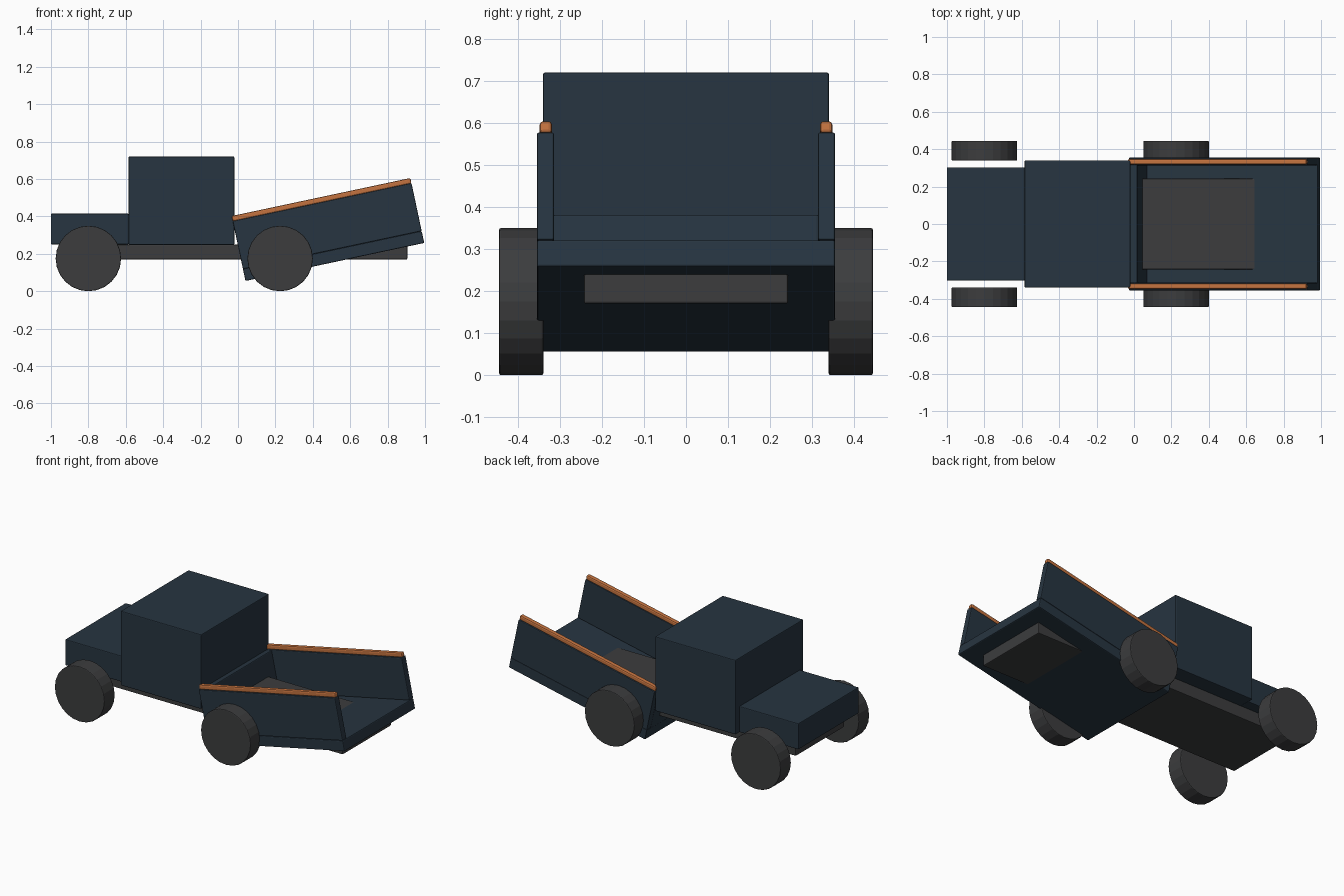
import bpy, math
from mathutils import Matrix, Vector

if "Cube" in bpy.data.objects:
    bpy.data.objects.remove(bpy.data.objects["Cube"])


def material(name, rgb):
    m = bpy.data.materials.new(name)
    m.diffuse_color = (*rgb, 1)
    m.use_nodes = True
    m.node_tree.nodes["Principled BSDF"].inputs["Base Color"].default_value = m.diffuse_color
    return m


NAVY = material("navy_paint", (0.02, 0.035, 0.052))
DARK = material("dark_rubber", (0.045, 0.046, 0.048))
ORANGE = material("orange_trim", (0.55, 0.17, 0.05))


def finish(o, name, mat, bevel):
    o.name = name
    o.data.materials.append(mat)
    b = o.modifiers.new("edge_bevel", 'BEVEL')
    b.width = bevel
    b.segments = 2
    b.limit_method = 'ANGLE'
    b.angle_limit = math.radians(40)
    return o


def box(name, x, y, z, mat, bevel=0.005, frame=Matrix()):
    """Box from (min, max) ranges, optionally placed in a tilted frame."""
    bpy.ops.mesh.primitive_cube_add(size=1)
    o = bpy.context.object
    size = Vector((x[1] - x[0], y[1] - y[0], z[1] - z[0]))
    mid = Vector((sum(x) / 2, sum(y) / 2, sum(z) / 2))
    o.data.transform(Matrix.Translation(mid) @ Matrix.Diagonal((*size, 1)))
    o.matrix_world = frame
    return finish(o, name, mat, bevel)


# Chassis, hood and cab
box("chassis", (-0.94, 0.905), (-0.243, 0.243), (0.17, 0.25), DARK)
box("hood", (-1.0, -0.585), (-0.303, 0.303), (0.25, 0.415), NAVY)
box("cab", (-0.585, -0.02), (-0.34, 0.34), (0.248, 0.72), NAVY)

# Tipped cargo bed, built in its own tilted frame
tilt = Matrix.Translation((0.04, 0, 0.055)) @ Matrix.Rotation(math.radians(-12), 4, 'Y')
L = 0.977
box("bed_floor", (0, L), (-0.355, 0.355), (0, 0.065), NAVY, frame=tilt)
box("bed_headboard", (0, 0.045), (-0.316, 0.316), (0.06, 0.325), NAVY, frame=tilt)
for side, s in (("front", -1), ("back", 1)):
    wall = sorted((s * 0.314, s * 0.355))
    rail = sorted((s * 0.319, s * 0.348))
    box("bed_wall_" + side, (0, L), wall, (0.065, 0.327), NAVY, frame=tilt)
    box("bed_rail_" + side, (0, L), rail, (0.325, 0.355), ORANGE, 0.008, tilt)

# Wheels
for axle, x in (("leading", -0.8), ("trailing", 0.225)):
    for side, s in (("front", -1), ("back", 1)):
        bpy.ops.mesh.primitive_cylinder_add(
            vertices=24, radius=0.175, depth=0.106,
            location=(x, s * 0.392, 0.175), rotation=(math.pi / 2, 0, 0))
        finish(bpy.context.object, f"wheel_{axle}_{side}", DARK, 0.005)
